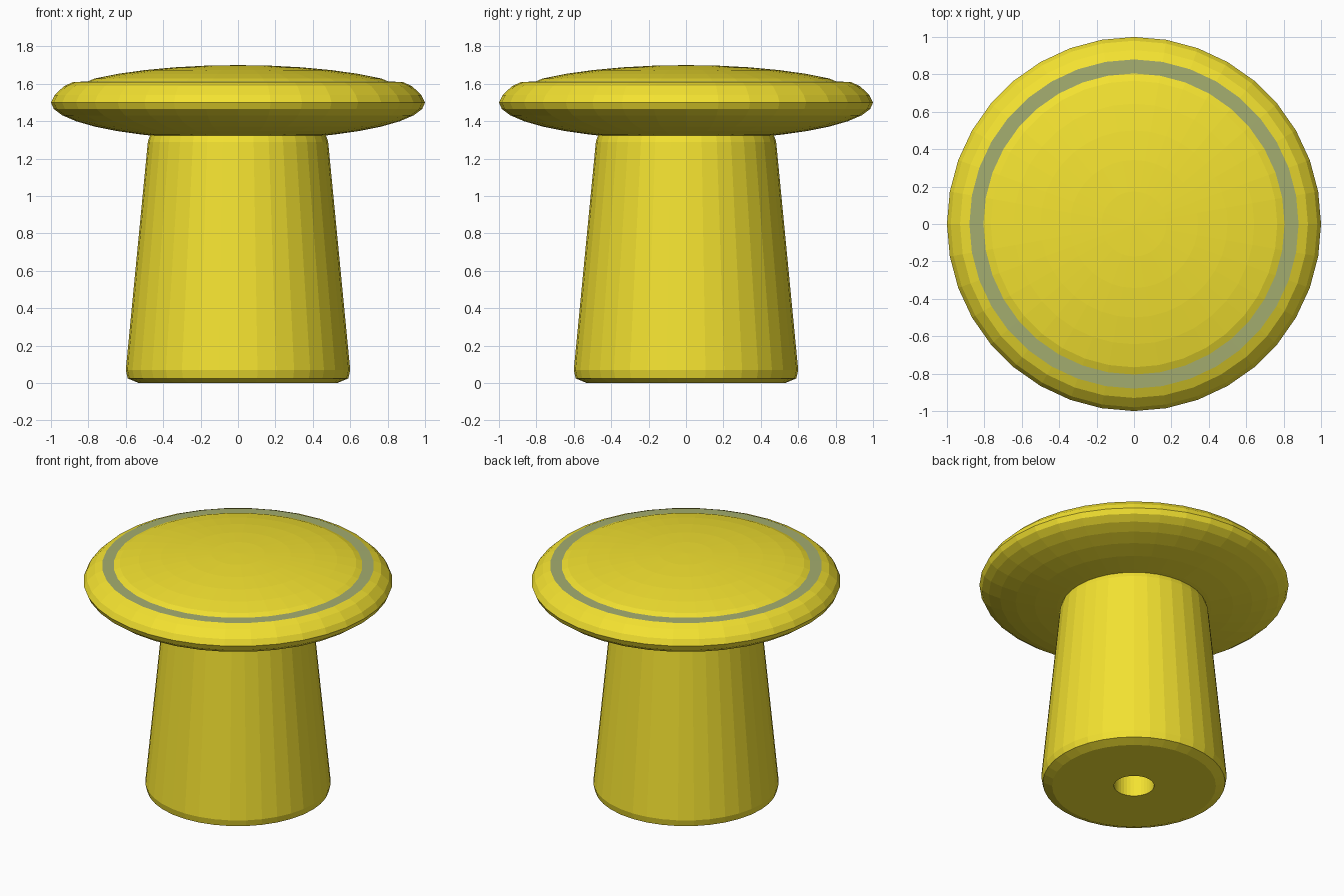
import bpy, bmesh, math

if "Cube" in bpy.data.objects:
    bpy.data.objects.remove(bpy.data.objects["Cube"])

SIDES = 36


def material(name, rgb):
    mat = bpy.data.materials.new(name)
    mat.diffuse_color = (*rgb, 1.0)
    mat.use_nodes = True
    mat.node_tree.nodes["Principled BSDF"].inputs["Base Color"].default_value = mat.diffuse_color
    return mat


def revolve(name, profile, mats, band=None):
    """Spin an (r, z) profile around z; faces of segment `band` get material 1."""
    bm = bmesh.new()
    rings = []
    for r, z in profile:
        if r == 0:
            rings.append([bm.verts.new((0, 0, z))] * SIDES)
        else:
            rings.append([bm.verts.new((r * math.cos(2 * math.pi * i / SIDES),
                                        r * math.sin(2 * math.pi * i / SIDES), z))
                          for i in range(SIDES)])
    for s, (a, b) in enumerate(zip(rings, rings[1:])):
        for i in range(SIDES):
            j = (i + 1) % SIDES
            quad = dict.fromkeys((a[i], a[j], b[j], b[i]))
            face = bm.faces.new(list(quad))
            face.material_index = 1 if s == band else 0
    bmesh.ops.recalc_face_normals(bm, faces=bm.faces)
    mesh = bpy.data.meshes.new(name)
    bm.to_mesh(mesh)
    bm.free()
    for mat in mats:
        mesh.materials.append(mat)
    obj = bpy.data.objects.new(name, mesh)
    bpy.context.collection.objects.link(obj)
    return obj


yellow = material("yellow", (0.90, 0.76, 0.03))
grey_green = material("grey_green", (0.37, 0.42, 0.16))

# Stem: tapered, rounded at both ends, with a blind mounting hole underneath
revolve("stem", [(0, 0.6), (0.13, 0.6), (0.13, 0), (0.53, 0), (0.59, 0.025),
                 (0.60, 0.07), (0.482, 1.29), (0.47, 1.325), (0.42, 1.335),
                 (0, 1.335)], [yellow])


# Cap: flattened sphere with a rounded rim and a flat inlaid ring on top
def ellipse(deg):
    a = math.radians(deg)
    return (math.cos(a), 1.5 + 0.2 * math.sin(a))


under = [(0, 1.3)] + [ellipse(d) for d in range(-80, 1, 10)]
rim = [(0.98, 1.54), (0.93, 1.588), (0.88, 1.61)]
dome = [(0.805, 1.612)] + [ellipse(d) for d in range(40, 90, 10)] + [(0, 1.7)]
revolve("cap", under + rim + dome, [yellow, grey_green],
        band=len(under) + len(rim) - 1)
